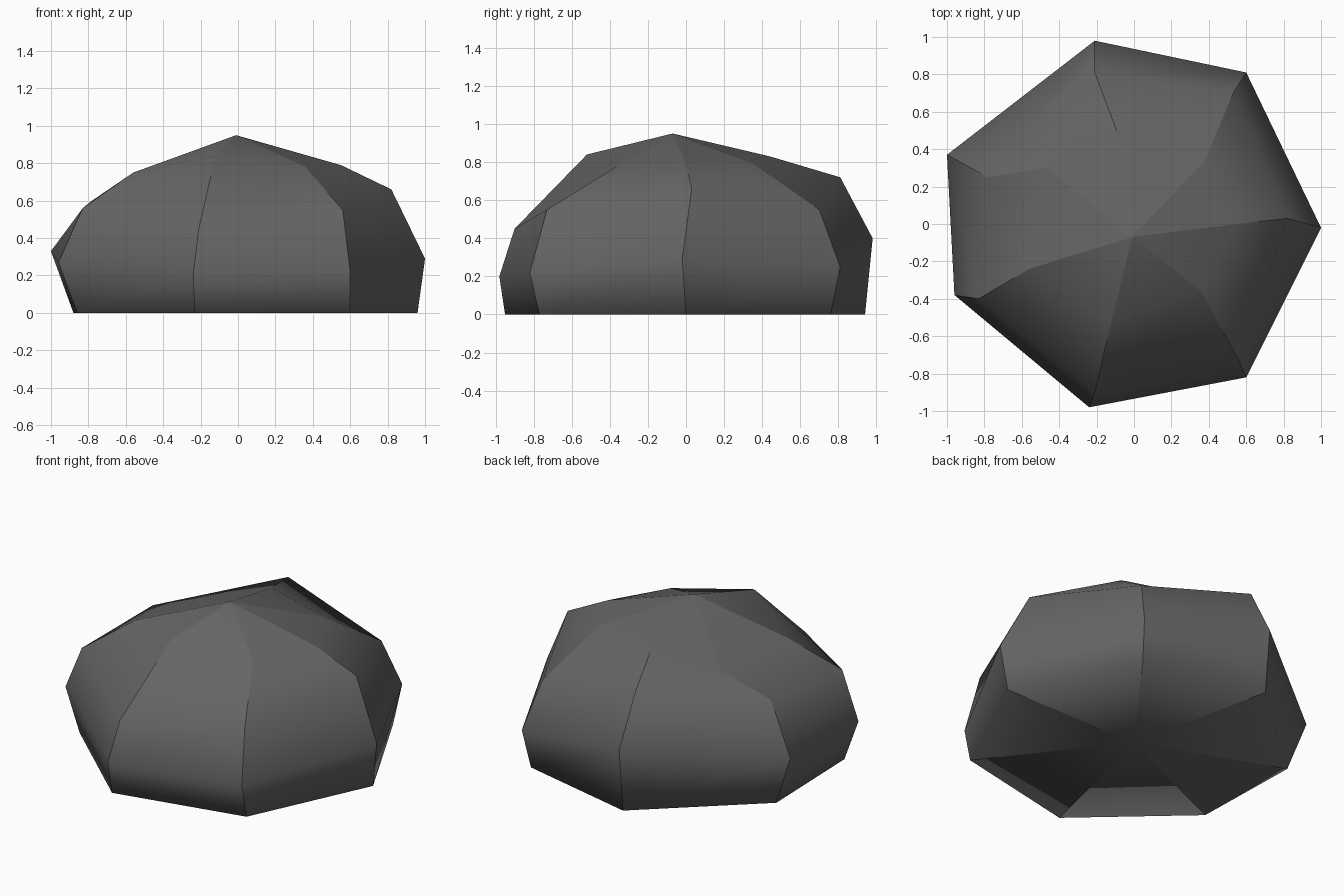
import bpy, bmesh

if "Cube" in bpy.data.objects:
    bpy.data.objects.remove(bpy.data.objects["Cube"])

# Seven uneven vertical ridges of the boulder, each listed base -> shoulder
ridges = [
    [(0.96, 0.00, 0), (1.00, -0.02, 0.29), (0.82, 0.03, 0.66), (0.55, 0.00, 0.79)],
    [(0.57, 0.76, 0), (0.60, 0.81, 0.25), (0.53, 0.70, 0.55), (0.38, 0.34, 0.80)],
    [(-0.21, 0.94, 0), (-0.21, 0.98, 0.40), (-0.21, 0.81, 0.72), (-0.07, 0.44, 0.83)],
    [(-0.88, 0.34, 0), (-1.00, 0.37, 0.33), (-0.78, 0.25, 0.60), (-0.46, 0.30, 0.72)],
    [(-0.86, -0.38, 0), (-0.96, -0.38, 0.27), (-0.83, -0.40, 0.56), (-0.56, -0.24, 0.75)],
    [(-0.23, -0.95, 0), (-0.24, -0.98, 0.20), (-0.21, -0.90, 0.45), (-0.12, -0.52, 0.84)],
    [(0.60, -0.77, 0), (0.60, -0.82, 0.22), (0.56, -0.73, 0.55), (0.36, -0.36, 0.78)],
]

stone = bpy.data.materials.new("dark_grey_stone")
stone.diffuse_color = (0.13, 0.13, 0.13, 1)
stone.use_nodes = True
stone.node_tree.nodes["Principled BSDF"].inputs["Base Color"].default_value = stone.diffuse_color

bm = bmesh.new()
peak = bm.verts.new((-0.01, -0.07, 0.95))
foot = bm.verts.new((0, 0, 0))
cols = [[foot] + [bm.verts.new(p) for p in r] + [peak] for r in ridges]

# Skin a wedge between each pair of neighbouring ridges
for a, b in zip(cols, cols[1:] + cols[:1]):
    bm.faces.new((foot, b[1], a[1]))
    for i in range(1, 4):
        bm.faces.new((a[i], b[i], b[i + 1], a[i + 1]))
    bm.faces.new((a[4], b[4], peak))
bmesh.ops.recalc_face_normals(bm, faces=bm.faces[:])

# Wedges are smooth inside, with crisp ridges between them
for f in bm.faces:
    f.smooth = True
for c in cols:
    for v, w in zip(c, c[1:]):
        bm.edges.get((v, w)).smooth = False

mesh = bpy.data.meshes.new("boulder")
bm.to_mesh(mesh)
bm.free()
mesh.materials.append(stone)
boulder = bpy.data.objects.new("boulder", mesh)
bpy.context.collection.objects.link(boulder)
